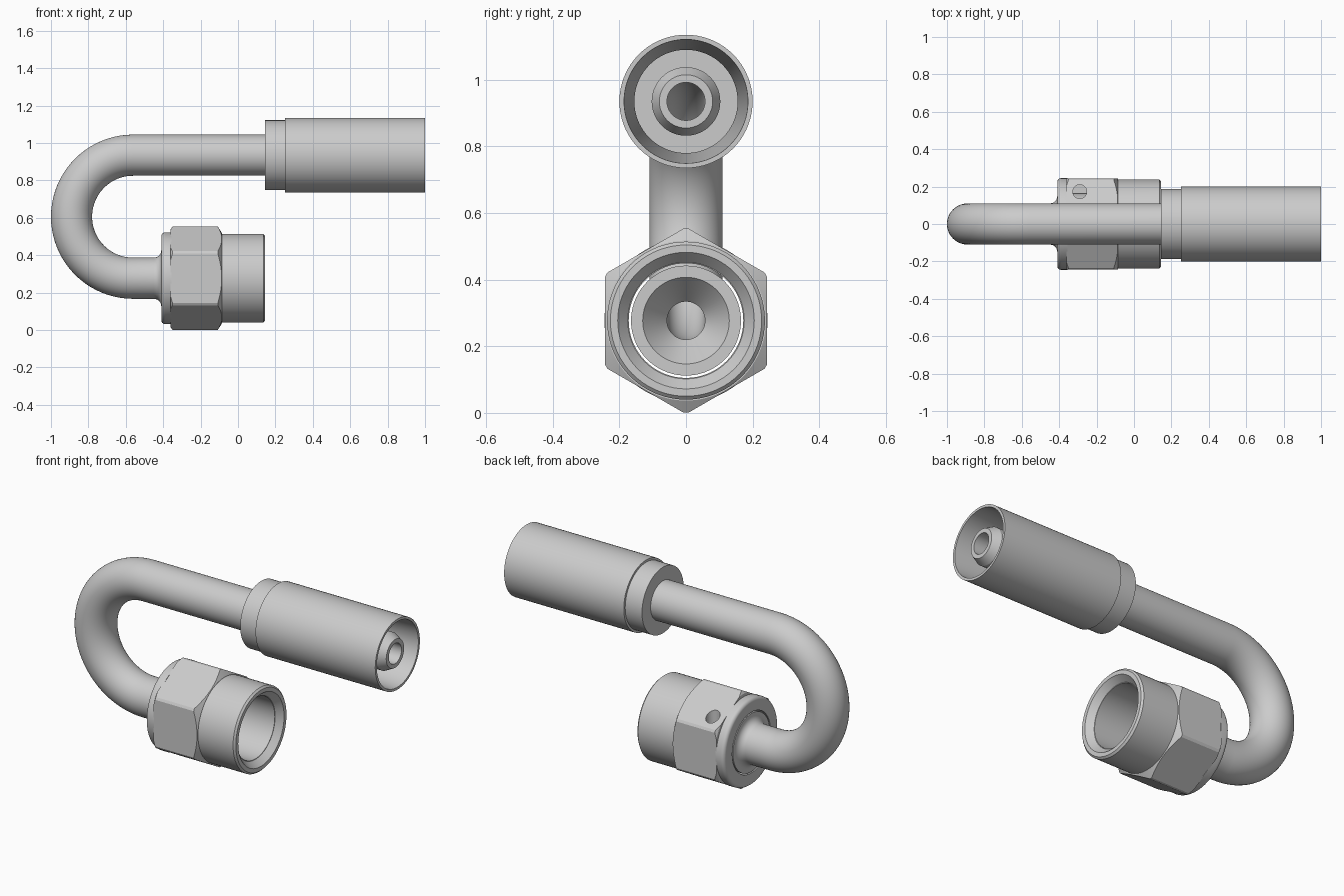
import bpy, bmesh
from math import sin, cos, pi, radians

if "Cube" in bpy.data.objects:
    bpy.data.objects.remove(bpy.data.objects["Cube"])

Z_LOW, Z_UP = 0.277, 0.935          # axes of the nut and of the hose end
BEND_R = (Z_UP - Z_LOW) / 2
BEND_X, BEND_Z = -0.89 + BEND_R, (Z_UP + Z_LOW) / 2


def loft(name, rings, seg=72, closed=True):
    """Skin circles (x, z, tangent angle, radius); closed joins last to first."""
    bm = bmesh.new()
    loops = []
    for x, z, phi, r in rings:
        loop = []
        for i in range(seg):
            a = 2 * pi * i / seg + pi / 2
            n = r * sin(a)
            loop.append(bm.verts.new((x - sin(phi) * n, r * cos(a), z + cos(phi) * n)))
        loops.append(loop)
    count = len(loops) if closed else len(loops) - 1
    for k in range(count):
        a, b = loops[k], loops[(k + 1) % len(loops)]
        for i in range(seg):
            j = (i + 1) % seg
            bm.faces.new((a[i], a[j], b[j], b[i]))
    if not closed:
        bm.faces.new(loops[0])
        bm.faces.new(loops[-1])
    bmesh.ops.recalc_face_normals(bm, faces=bm.faces)
    mesh = bpy.data.meshes.new(name)
    bm.to_mesh(mesh)
    bm.free()
    ob = bpy.data.objects.new(name, mesh)
    bpy.context.collection.objects.link(ob)
    return ob


def straight(z, pts, phi=0.0):
    return [(x, z, phi, r) for x, r in pts]


def bend(r, back=False):
    steps = range(41)
    rings = []
    for i in (reversed(steps) if back else steps):
        phi = pi * (1 - i / 40)
        rings.append((BEND_X - BEND_R * sin(phi), BEND_Z + BEND_R * cos(phi), phi, r))
    return rings


def activate(ob):
    bpy.ops.object.select_all(action='DESELECT')
    ob.select_set(True)
    bpy.context.view_layer.objects.active = ob


def boolean(ob, tool, operation):
    activate(ob)
    mod = ob.modifiers.new("cut", 'BOOLEAN')
    mod.object, mod.operation, mod.solver = tool, operation, 'EXACT'
    bpy.ops.object.modifier_apply(modifier=mod.name)


# Bent tube: seat and shoulder, bend, hose nipple, then back along the bore
fillet = [(-0.45 + 0.04 * sin(t), 0.15 - 0.04 * cos(t))
          for t in (radians(90 - 15 * i) for i in range(7))]
tube = loft("bent_tube",
            straight(Z_LOW, [(-0.15, 0.13), (-0.15, 0.165), (-0.41, 0.165)] + fillet, pi)
            + bend(0.11)
            + straight(Z_UP, [(0.2, 0.11), (0.2, 0.103), (0.94, 0.103), (0.985, 0.08), (0.985, 0.057)])
            + bend(0.057, back=True)
            + straight(Z_LOW, [(-0.24, 0.057)], pi))

# Crimp shell around the hose nipple
shell = loft("crimp_shell", straight(Z_UP, [
    (0.145, 0.1), (0.145, 0.187), (0.25, 0.187), (0.25, 0.2), (1.0, 0.2),
    (1.0, 0.186), (0.4, 0.155), (0.3, 0.155), (0.3, 0.1)]))

# Round sleeve of the swivel nut
rim = [(-0.39 - 0.02 * cos(t), 0.225 + 0.02 * sin(t))
       for t in (radians(15 * i) for i in range(7))]
sleeve = loft("nut_sleeve", straight(Z_LOW, [(-0.41, 0.172)] + rim + [
    (-0.355, 0.245), (-0.355, 0.237), (0.135, 0.237), (0.145, 0.227),
    (0.145, 0.205), (0.11, 0.175), (0.11, 0.172)]))

# Hexagon of the nut, corners turned down by a chamfered blank
hexagon = loft("nut_hexagon", straight(Z_LOW, [(-0.45, 0.2806), (0.0, 0.2806)]),
               seg=6, closed=False)
blank = loft("turned_blank", straight(Z_LOW, [
    (-0.36, 0.2), (-0.36, 0.262), (-0.35, 0.2765), (-0.108, 0.2765),
    (-0.085, 0.24), (-0.085, 0.2)]), seg=144)
boolean(hexagon, blank, 'INTERSECT')

# Retaining wire hole drilled down one side of the nut
drill = loft("drill", [(-0.29, 0.33, 0, 0.037), (-0.29, 0.7, 0, 0.037)], seg=32, closed=False)
for v in drill.data.vertices:
    x, y, z = v.co
    # turn the x-facing disc pair upright
    v.co = (-0.29 + (z - (0.33 if v.index < 32 else 0.7)), y + 0.173, 0.33 if v.index < 32 else 0.7)
bm = bmesh.new()
bm.from_mesh(drill.data)
bmesh.ops.recalc_face_normals(bm, faces=bm.faces)
bm.to_mesh(drill.data)
bm.free()
for part in (hexagon, sleeve):
    boolean(part, drill, 'DIFFERENCE')
for helper in (blank, drill):
    bpy.data.objects.remove(helper)

for part in (tube, shell, sleeve, hexagon):
    activate(part)
    bpy.ops.object.shade_smooth_by_angle(angle=radians(20))
